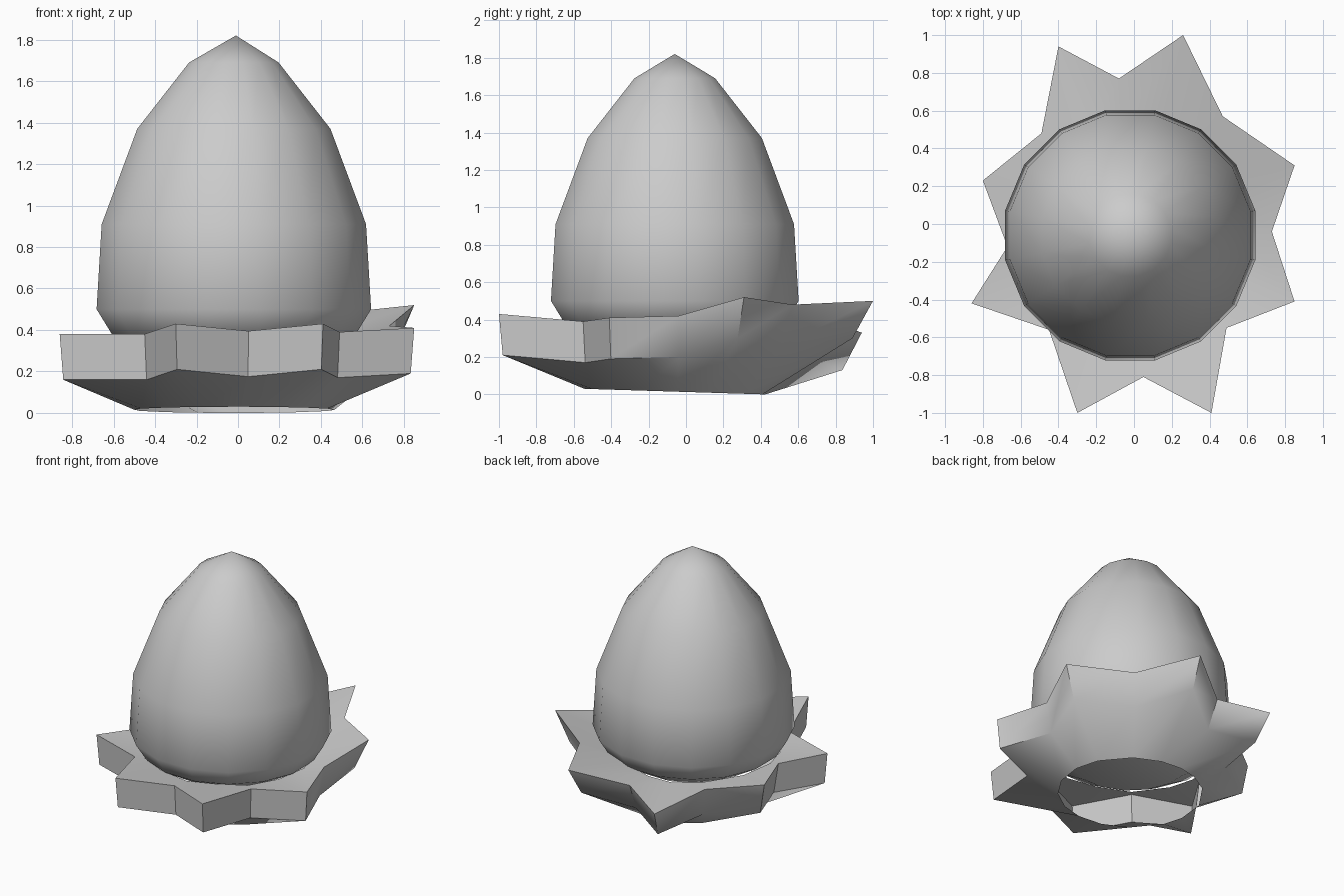
import bpy, math

if "Cube" in bpy.data.objects:
    bpy.data.objects.remove(bpy.data.objects["Cube"])


def build(name, rings, cap_first=False, cap_last=False, angle=40):
    """Skin a list of equal-length vertex rings; optional pole points close the ends."""
    n = len(rings[0])
    verts = [v for ring in rings for v in ring]
    faces = []
    for r in range(len(rings) - 1):
        for i in range(n):
            j = (i + 1) % n
            faces.append((r * n + i, r * n + j, (r + 1) * n + j, (r + 1) * n + i))
    if cap_first:
        faces.append(tuple(reversed(range(n))))
    if cap_last:
        verts.append(cap_last)
        base = (len(rings) - 1) * n
        faces += [(base + i, base + (i + 1) % n, len(verts) - 1) for i in range(n)]
    me = bpy.data.meshes.new(name)
    me.from_pydata(verts, [], faces)
    ob = bpy.data.objects.new(name, me)
    bpy.context.collection.objects.link(ob)
    bpy.ops.object.select_all(action='DESELECT')
    ob.select_set(True)
    bpy.context.view_layer.objects.active = ob
    bpy.ops.object.shade_smooth_by_angle(angle=math.radians(angle))
    return ob


CX, CY = -0.02, -0.06

# Egg: faceted outline, smooth shading
profile = [(0.40, 0.26), (0.60, 0.38), (0.675, 0.50), (0.65, 0.91),
           (0.475, 1.37), (0.22, 1.69)]
N = 16
egg_rings = [[(CX + r * math.cos(2 * math.pi * (i + .5) / N),
               CY + r * math.sin(2 * math.pi * (i + .5) / N), z) for i in range(N)]
             for r, z in profile]
build("egg", egg_rings, cap_first=True, cap_last=(-0.01, -0.06, 1.82), angle=60)

# Star-shaped leafy cup: upper rim, tips and valleys alternating, counter-clockwise
rim = [(0.85, 0.31, 0.52), (0.47, 0.57, 0.48), (0.26, 1.0, 0.50), (-0.08, 0.77, 0.39),
       (-0.40, 0.94, 0.33), (-0.49, 0.48, 0.36), (-0.80, 0.23, 0.38), (-0.67, -0.12, 0.37),
       (-0.86, -0.42, 0.38), (-0.45, -0.56, 0.38), (-0.30, -1.0, 0.43), (0.05, -0.81, 0.395),
       (0.41, -1.0, 0.43), (0.49, -0.55, 0.39), (0.85, -0.41, 0.41), (0.73, -0.04, 0.42)]


def ring_at(radius, zfunc):
    out = []
    for x, y, z in rim:
        a = math.atan2(y - CY, x - CX)
        px, py = CX + radius * math.cos(a), CY + radius * math.sin(a)
        out.append((px, py, zfunc(px, py, z)))
    return out


def lower(p):
    x, y, z = p
    s = 0.98 if y < -0.3 else (0.95 if y < 0.25 else 0.89)
    return (x * s, y * s, z - (0.22 if y < 0.6 else 0.20))


bottom = ring_at(0.485, lambda x, y, z: max(0, 0.013 - 0.031 * y))
inner = ring_at(0.59, lambda x, y, z: 0.36 + 0.3 * (z - 0.38))
build("star_cup", [bottom, [lower(p) for p in rim], rim, inner], angle=45)
